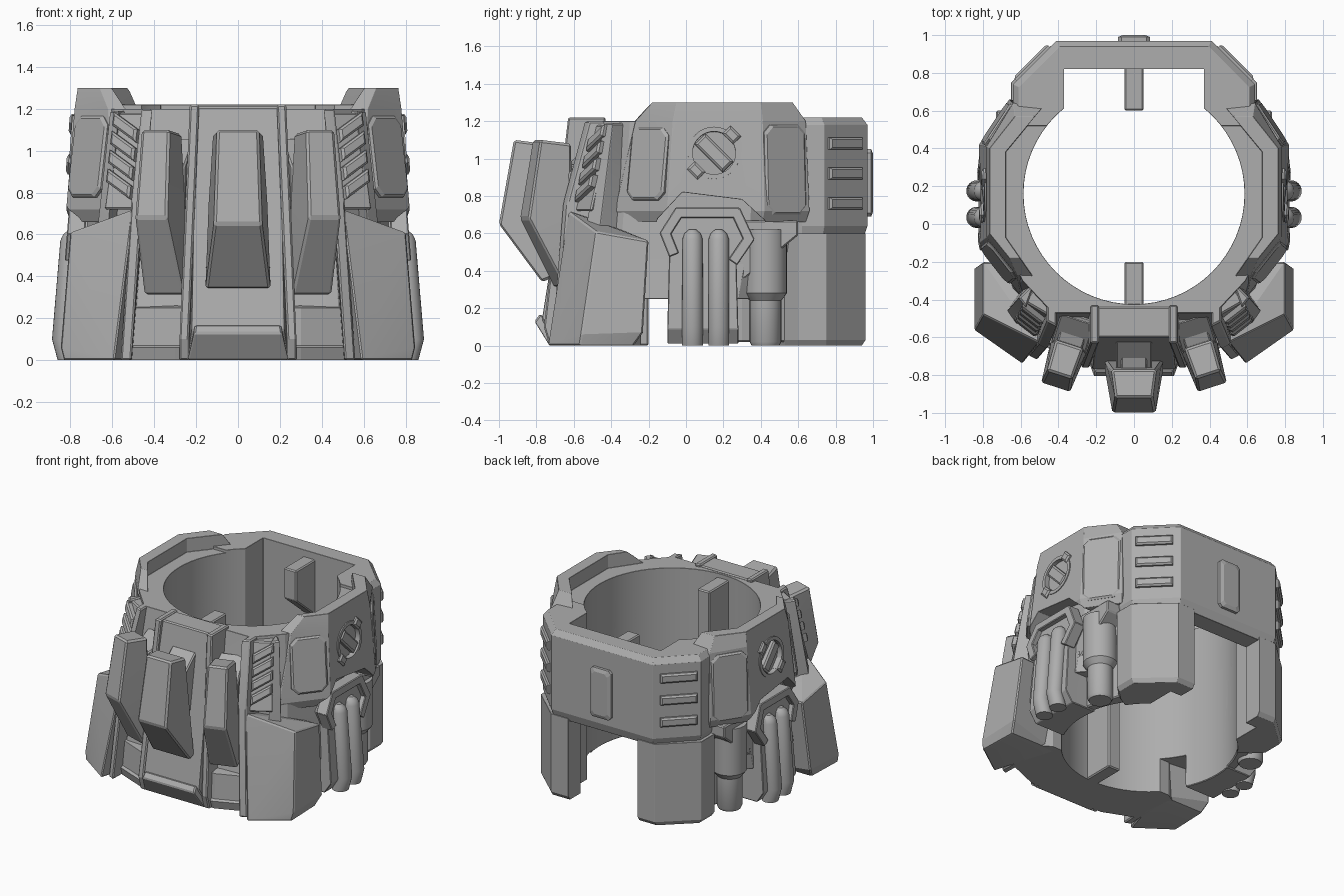
import bpy, bmesh, math
from mathutils import Matrix, Vector

cube = bpy.data.objects.get("Cube")
if cube:
    bpy.data.objects.remove(cube, do_unlink=True)

grey = bpy.data.materials.new("plain_grey")
grey.use_nodes = True
grey.diffuse_color = (0.42, 0.42, 0.42, 1)
grey.node_tree.nodes["Principled BSDF"].inputs["Base Color"].default_value = (0.42, 0.42, 0.42, 1)


def add(name, bm, matrix=None):
    if matrix:
        bm.transform(matrix)
    bmesh.ops.recalc_face_normals(bm, faces=bm.faces)
    mesh = bpy.data.meshes.new(name)
    bm.to_mesh(mesh)
    bm.free()
    mesh.materials.append(grey)
    ob = bpy.data.objects.new(name, mesh)
    bpy.context.collection.objects.link(ob)
    return ob


def hull(name, pts, matrix=None):
    bm = bmesh.new()
    for p in pts:
        bm.verts.new(p)
    bmesh.ops.convex_hull(bm, input=bm.verts)
    bmesh.ops.delete(bm, geom=[v for v in bm.verts if not v.link_faces], context='VERTS')
    bmesh.ops.dissolve_limit(bm, angle_limit=0.06, verts=bm.verts, edges=bm.edges)
    return add(name, bm, matrix)


def loft(name, levels, axis='z', matrix=None):
    """Stack outlines of equal point count along an axis."""
    bm = bmesh.new()
    rings = []
    for h, poly in levels:
        rings.append([bm.verts.new((a, b, h) if axis == 'z' else
                      (h, a, b) if axis == 'x' else (a, h, b)) for a, b in poly])
    n = len(rings[0])
    bm.faces.new(rings[0])
    bm.faces.new(rings[-1])
    for lo, hi in zip(rings, rings[1:]):
        for i in range(n):
            j = (i + 1) % n
            bm.faces.new((lo[i], lo[j], hi[j], hi[i]))
    return add(name, bm, matrix)


def sym(half):
    return half + [(-x, y) for x, y in reversed(half) if x > 0]


def circle(r, n=16, cx=0, cy=0):
    return [(cx + r * math.cos(2 * math.pi * i / n), cy + r * math.sin(2 * math.pi * i / n)) for i in range(n)]


def finish(ob, mirror=False, cutters=(), bevel=0.008, smooth=12):
    if mirror:
        ob.modifiers.new("mirror", 'MIRROR').use_axis[0] = True
    for c in cutters:
        m = ob.modifiers.new("cut", 'BOOLEAN')
        m.operation, m.solver, m.object = 'DIFFERENCE', 'EXACT', c
    if bevel:
        m = ob.modifiers.new("bevel", 'BEVEL')
        m.width, m.segments, m.limit_method, m.angle_limit = bevel, 1, 'ANGLE', 0.6
    bpy.ops.object.select_all(action='DESELECT')
    ob.select_set(True)
    bpy.context.view_layer.objects.active = ob
    bpy.ops.object.convert(target='MESH')
    bpy.ops.object.shade_smooth_by_angle(angle=math.radians(smooth))


def facing(x, y, z, yaw, tilt=0):
    """Local x runs along a wall, z up it, -y out of it."""
    return (Matrix.Translation((x, y, z)) @ Matrix.Rotation(math.radians(yaw), 4, 'Z')
            @ Matrix.Rotation(math.radians(-tilt), 4, 'X'))


def plate(name, matrix, w, h, depth, corner=0.0, slant=0.0, inset=0.012):
    def outline(d):
        a, b, c = w / 2 - d, h / 2 - d, corner
        pts = [(a - c, -b), (a, c - b), (a, b - c), (a - c, b),
               (c - a, b), (-a, b - c), (-a, c - b), (c - a, -b)] if c else [(a, -b), (a, b), (-a, b), (-a, -b)]
        return [(u, v + u * slant) for u, v in pts]
    ob = loft(name, [(0.03, outline(0)), (-depth + 0.01, outline(0)), (-depth, outline(inset))], 'y', matrix)
    finish(ob, True, bevel=0)


# Cutters
bore = loft("bore_cutter", [(-1, circle(0.585, 64, 0, 0.16)), (2, circle(0.585, 64, 0, 0.16))])
back_bay = loft("back_bay_cutter", [(z, sym([(0.37, 0.2), (0.37, 0.82)])) for z in (-1, 2)])
deck_cut = loft("deck_cutter", [(z, sym([(0.3, -0.7), (0.52, -0.3), (0.68, -0.07), (0.68, 0.38),
                                         (0.49, 0.61), (0.3, 0.9)])) for z in (1.2, 2)])
notch = loft("notch_cutter", [(x, [(-0.22, 0.5), (-0.15, 0.68), (-0.02, 0.82), (0.3, 0.78),
                                   (0.42, 0.67), (0.46, 0.5)]) for x in (-1.5, 1.5)], 'x')
archway = loft("archway_cutter", [(y, sym([(0.28, -0.2), (0.26, 0.36), (0.18, 0.56)])) for y in (0.3, 1.5)], 'y')
sockets = [loft("socket_cutter", [(s * x, circle(0.125, 32, 0.15, 1.03)) for x in (0.765, 1.2)], 'x') for s in (-1, 1)]
cutters = [bore, back_bay, deck_cut, notch, archway] + sockets
for c in cutters:
    c.hide_render = True

# Core ring, thin lower wall behind the tanks, and front base
core = loft("core_ring", [
    (0.25, sym([(0, -0.66), (0.48, -0.6), (0.68, -0.36), (0.74, -0.1), (0.74, 0.28), (0.58, 0.45), (0.5, 0.62), (0, 0.62)])),
    (0.62, sym([(0, -0.58), (0.46, -0.54), (0.64, -0.34), (0.72, -0.1), (0.72, 0.34), (0.66, 0.45), (0.58, 0.62), (0, 0.62)])),
    (1.2, sym([(0, -0.47), (0.43, -0.47), (0.59, -0.3), (0.70, -0.08), (0.70, 0.38), (0.66, 0.45), (0.55, 0.62), (0, 0.62)]))])
finish(core, cutters=[bore, archway, back_bay])
skirt = loft("lower_wall", [(z, [(0.4, -0.08), (0.64, -0.08), (0.64, 0.3), (0.56, 0.56), (0.4, 0.56)]) for z in (0.02, 0.4)])
finish(skirt, True, [bore])
base = loft("front_base", [(z, sym([(0, y), (0.3, y), (0.52, y + 0.09), (0.6, -0.3), (0.5, -0.24), (0, -0.24)]))
                           for z, y in ((0, -0.70), (0.06, -0.72), (0.07, -0.70), (0.25, -0.69), (0.26, -0.62))])
finish(base, cutters=[bore], bevel=0)

# Side armour with rim, bottom notch and round socket
armour = loft("side_armour", [
    (0.66, [(0.45, -0.42), (0.58, -0.36), (0.80, -0.09), (0.80, 0.41), (0.64, 0.64), (0.45, 0.62)]),
    (0.72, [(0.45, -0.42), (0.60, -0.38), (0.82, -0.10), (0.82, 0.42), (0.66, 0.66), (0.45, 0.62)]),
    (1.2, [(0.45, -0.28), (0.62, -0.27), (0.78, -0.07), (0.78, 0.41), (0.64, 0.64), (0.45, 0.62)]),
    (1.3, [(0.53, -0.18), (0.66, -0.18), (0.765, -0.05), (0.765, 0.40), (0.63, 0.57), (0.53, 0.57)])])
finish(armour, True, [bore, deck_cut, notch] + sockets)
plate("front_side_panel", facing(0.709, -0.198, 0.97, 51.8, 8), 0.25, 0.39, 0.02, 0.04)
plate("back_side_panel", facing(0.725, 0.53, 0.94, 123.7, 2.5), 0.26, 0.48, 0.012, 0.04)

# Round dial: rim, slotted bar and two tabs
dial = facing(0.793, 0.15, 1.03, 90, 4)
bm = bmesh.new()
rings = [[bm.verts.new((x, y, z)) for x, z in circle(r, 32)]
         for r, y in ((0.115, 0.03), (0.115, -0.008), (0.14, -0.008), (0.14, 0.03))]
for k in range(4):
    for i in range(32):
        j = (i + 1) % 32
        bm.faces.new((rings[k][i], rings[k][j], rings[k - 3][j], rings[k - 3][i]))
finish(add("dial_rim", bm, dial), True, bevel=0)
spin = Matrix.Rotation(math.radians(45), 4, 'Y')
plate("dial_bar", dial @ spin, 0.21, 0.08, 0.008)
for s in (-1, 1):
    plate("dial_tab", dial @ spin @ Matrix.Translation((0, 0, 0.135 * s)), 0.08, 0.06, 0.02)

# Back wall, back legs, ribs and back plate
wall = []
for z, d in ((0.58, 0.02), (0.64, 0), (1.18, 0), (1.22, 0.03)):
    wall.append((z, sym([(0, 0.97 - d), (0.41 - d / 2, 0.97 - d), (0.64 - d, 0.74 - d / 2), (0.64 - d, 0.62),
                         (0.6, 0.52), (0.37, 0.52), (0.37, 0.82), (0, 0.82)])))
finish(loft("back_wall", wall), cutters=[bore])
leg = loft("back_leg", [(z, [(0.28, 0.96 - d), (0.42, 0.96 - d), (0.65 - d, 0.75), (0.65 - d, 0.6),
                             (0.58 - d, 0.53), (0.42, 0.45), (0.28, 0.6)])
                        for z, d in ((0, 0.02), (0.03, 0), (0.6, 0))])
finish(leg, True, [bore, back_bay])
for z in (0.76, 0.92, 1.08):
    plate("back_rib", facing(0.535, 0.848, z, 135), 0.25, 0.065, 0.022)
plate("back_plate", facing(0, 0.97, 0.87, 180), 0.17, 0.36, 0.03, 0.02, inset=0.025)

# Inner keys
finish(hull("front_key", [(x, y, z) for x in (-0.05, 0.05) for y in (-0.46, -0.2) for z in (0, 1.17)]))
finish(hull("back_key", [(x, y, z) for x in (-0.05, 0.05) for y, z in
                         ((0.6, 1.17), (0.6, 0.95), (0.84, 0.75), (0.84, 1.17))]))

# Front legs
finish(hull("front_leg", [(0.59, -0.74, 0), (0.83, -0.57, 0), (0.82, -0.28, 0), (0.45, -0.28, 0),
                          (0.845, -0.56, 0.06), (0.845, -0.23, 0.07), (0.50, -0.63, 0.72), (0.80, -0.48, 0.61),
                          (0.80, -0.2, 0.56), (0.5, -0.22, 0.56), (0.49, -0.45, 0.66)]), True, [bore])

# Centre block, rails, sill and fins
finish(hull("centre_block", [(s * x, y, z) for s in (-1, 1) for x, y, z in
                             ((0.2, -0.6, 1.21), (0.2, -0.44, 1.21), (0.22, -0.77, 0.14),
                              (0.24, -0.70, 0.0), (0.27, -0.48, 0.0))]))
finish(hull("centre_rail", [(x + w, y, z) for w in (0, 0.045) for x, y, z in
                            ((0.185, -0.63, 1.22), (0.185, -0.43, 1.22), (0.235, -0.76, 0.1),
                             (0.235, -0.73, 0.0), (0.235, -0.5, 0.0))]), True)
finish(hull("centre_sill", [(s * x, y, z) for s in (-1, 1) for x, y, z in
                            ((0.21, -0.81, 0.13), (0.24, -0.73, 0.0), (0.205, -0.78, 0.17), (0.24, -0.6, 0.0))]))
finish(hull("outer_rail", [(x + w, y + w / 2, z) for w in (0, 0.05) for x, y, z in
                           ((0.41, -0.54, 1.2), (0.41, -0.42, 1.2), (0.46, -0.66, 0.75),
                            (0.51, -0.72, 0.0), (0.5, -0.45, 0.0))]), True)


def fin(name, matrix, size, profile, mirror):
    pts = [(s * w * size, y, z) for s in (-1, 1) for w, y, z in profile]
    finish(hull(name, pts, matrix), mirror, bevel=0.012)
    neck = [(s * 0.07, y, z) for s in (-1, 1) for y, z in ((0.2, 0.95), (0.25, 0.5), (0.4, 1.02), (0.4, 0.45))]
    finish(hull(name + "_neck", neck, matrix), mirror)
    cap = [(s * 0.095, y, z) for s in (-1, 1) for y, z in ((0.22, 0.92), (0.22, 0.72), (0.38, 1.06), (0.38, 0.6))]
    finish(hull(name + "_bracket", cap, matrix), mirror)


fin("centre_fin", facing(0, -1, 0, 0), 1, [(0.1, 0.08, 1.1), (0.115, 0, 0.65), (0.155, 0.23, 0.34),
    (0.12, 0.23, 1.08), (0.155, 0.28, 0.36), (0.14, 0.23, 0.75)], False)
fin("side_fin", facing(0.415, -0.865, 0, 18), 0.7, [(0.1, 0.07, 1.1), (0.115, 0, 0.68), (0.14, 0.2, 0.31),
    (0.11, 0.24, 1.08), (0.14, 0.26, 0.33), (0.14, 0.22, 0.75)], True)

# Slanted vent louvres beside the front, and the column next to them
finish(hull("vent_block", [(x, y, z) for x, y, z in
                           ((0.44, -0.49, 1.18), (0.58, -0.41, 1.18), (0.49, -0.60, 0.72), (0.64, -0.51, 0.72),
                            (0.5, -0.3, 1.18), (0.5, -0.3, 0.72))]), True, [bore])
finish(hull("side_column", [(0.57, -0.44, 1.19), (0.61, -0.39, 1.19), (0.52, -0.3, 1.19),
                            (0.63, -0.55, 0.55), (0.68, -0.47, 0.55), (0.56, -0.3, 0.55)]), True, [bore])
for i in range(4):
    z = 0.84 + 0.09 * i
    plate("vent_louvre", facing(0.565 - 0.11 * (z - 0.84), -0.535 + 0.23 * (z - 0.84), z, 30, 13),
          0.14, 0.065, 0.022, slant=0.6)

# Pipe housing with chamfered foot, hood and leaning pipes
lean = Matrix(((1, 0, -0.08, 0.05), (0, 1, 0, 0), (0, 0, 1, 0), (0, 0, 0, 1)))
house = [[(-0.1, foot), (-0.09, 0.5), (-0.13, 0.6), (-0.05, 0.72), (0.28, 0.72), (0.36, 0.57), (0.27, 0.46), (0.28, foot)]
         for foot in (0.01, 0.09)]
finish(loft("pipe_housing", [(0.48, house[0]), (0.72, house[0]), (0.78, house[1])], 'x', lean), True, [bore])
hood = [(-0.07, 0.5), (-0.11, 0.6), (-0.04, 0.71), (0.27, 0.71), (0.335, 0.57), (0.26, 0.46)]
for (a, b), (c, d) in zip(hood, hood[1:]):
    along = Vector((c - a, d - b)).normalized() * 0.028
    side = Vector((-along.y, along.x))
    ends = [Vector((a, b)) - along * 0.6, Vector((c, d)) + along * 0.6]
    finish(hull("hood_strip", [(x, *(e + side * s)) for x in (0.73, 0.815) for e in ends for s in (-1, 1)], lean),
           True, bevel=0.005)
for y in (0.035, 0.175):
    pipe = [(z, circle(r, 24, x, y)) for z, r, x in ((0.0, 0.056, 0.755), (0.1, 0.056, 0.79), (0.57, 0.054, 0.79),
                                                    (0.6, 0.043, 0.79), (0.62, 0.02, 0.79))]
    finish(loft("pipe", pipe, 'z', lean), True, bevel=0, smooth=28)

# Tank behind the housing, and the sloped gusset above it
tank = [(z, circle(r, 24, 0.65, 0.425)) for z, r in ((0.0, 0.075), (0.02, 0.085), (0.24, 0.085), (0.28, 0.115), (0.62, 0.115))]
finish(loft("tank", tank), True, [bore], bevel=0, smooth=28)
finish(hull("gusset", [(x, y, z) for x in (0.55, 0.73) for y, z in ((0.28, 0.33), (0.28, 0.67), (0.6, 0.59), (0.6, 0.67))]),
       True, [bore])

for c in cutters:
    bpy.data.objects.remove(c, do_unlink=True)
